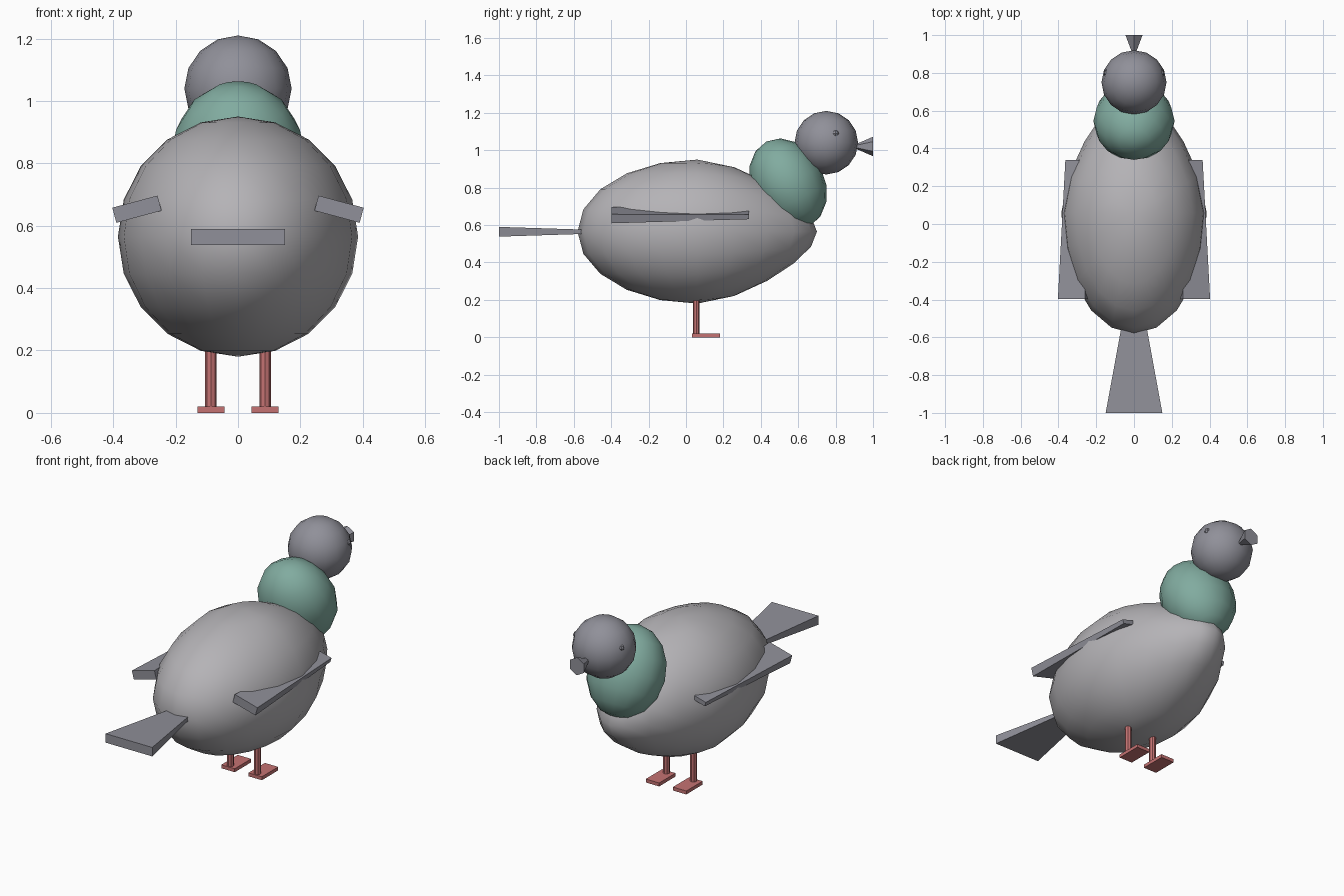
import bpy
import math
from mathutils import Matrix, Vector

if "Cube" in bpy.data.objects:
    bpy.data.objects.remove(bpy.data.objects["Cube"], do_unlink=True)


def material(name, rgb):
    m = bpy.data.materials.new(name)
    m.use_nodes = True
    m.diffuse_color = (*rgb, 1)
    m.node_tree.nodes["Principled BSDF"].inputs["Base Color"].default_value = (*rgb, 1)
    return m


BODY = material("pale grey plumage", (0.46, 0.45, 0.47))
GREY = material("slate grey", (0.28, 0.28, 0.32))
GREEN = material("neck green", (0.22, 0.41, 0.35))
PINK = material("leg pink", (0.56, 0.17, 0.17))


def finish(name, mat, matrix=None, smooth=False):
    """Name and colour the active object, baking a transform into its mesh."""
    ob = bpy.context.object
    ob.name = ob.data.name = name
    if matrix is not None:
        ob.data.transform(matrix)
    ob.data.materials.append(mat)
    if smooth:
        bpy.ops.object.shade_smooth_by_angle(angle=math.radians(40))
    return ob


def ellipsoid(name, mat, centre, radii, segments, tilt=0):
    bpy.ops.mesh.primitive_uv_sphere_add(segments=segments, ring_count=segments // 2, radius=1)
    matrix = (Matrix.Translation(centre) @ Matrix.Rotation(tilt, 4, "X")
              @ Matrix.Diagonal((*radii, 1)))
    return finish(name, mat, matrix, smooth=True)


def tapered_slab(name, mat, centre, size, front_scale=(1, 1), roll=0):
    """Box whose +y end is scaled in x and z, then rolled about y."""
    bpy.ops.mesh.primitive_cube_add(size=1)
    for v in bpy.context.object.data.vertices:
        if v.co.y > 0:
            v.co.x *= front_scale[0]
            v.co.z *= front_scale[1]
    matrix = (Matrix.Translation(centre) @ Matrix.Rotation(roll, 4, "Y")
              @ Matrix.Diagonal((*size, 1)))
    return finish(name, mat, matrix)


# Body, narrowing towards the breast
centre = Vector((0, 0.06, 0.565))
body = ellipsoid("body", BODY, centre, (0.385, 0.64, 0.385), 20)
for v in body.data.vertices:
    t = (v.co.y - centre.y) / 0.64
    if t > 0:
        taper = 1 - 0.35 * t ** 1.5
        v.co.x *= taper
        v.co.z = centre.z + (v.co.z - centre.z) * taper

# Neck and head
ellipsoid("neck", GREEN, (0, 0.545, 0.82), (0.215, 0.196, 0.254), 16, math.radians(27))
ellipsoid("head", GREY, (0, 0.75, 1.04), (0.172, 0.17, 0.17), 16)

# Beak, a six-sided cone widening outwards
bpy.ops.mesh.primitive_cone_add(vertices=6, radius1=0.052, radius2=0, depth=0.12)
finish("beak", GREY, Matrix.Translation((0, 0.94, 1.02)) @ Matrix.Rotation(math.pi / 2, 4, "X"))

# Tail
tapered_slab("tail", GREY, (0, -0.775, 0.564), (0.3, 0.45, 0.052), (0.45, 0.45))

# Paired parts
for side, label in ((1, "left"), (-1, "right")):
    ellipsoid(label + "_eye", GREY, (side * 0.144, 0.8, 1.09), (0.018, 0.018, 0.018), 8)
    tapered_slab(label + "_wing", GREY, (side * 0.324, -0.03, 0.653), (0.15, 0.735, 0.05),
                 (0.5, 0.5), side * math.radians(15))
    bpy.ops.mesh.primitive_cylinder_add(vertices=8, radius=0.0185, depth=0.24)
    finish(label + "_leg", PINK, Matrix.Translation((side * 0.087, 0.055, 0.13)))
    tapered_slab(label + "_foot", PINK, (side * 0.087, 0.108, 0.01), (0.086, 0.15, 0.02))
